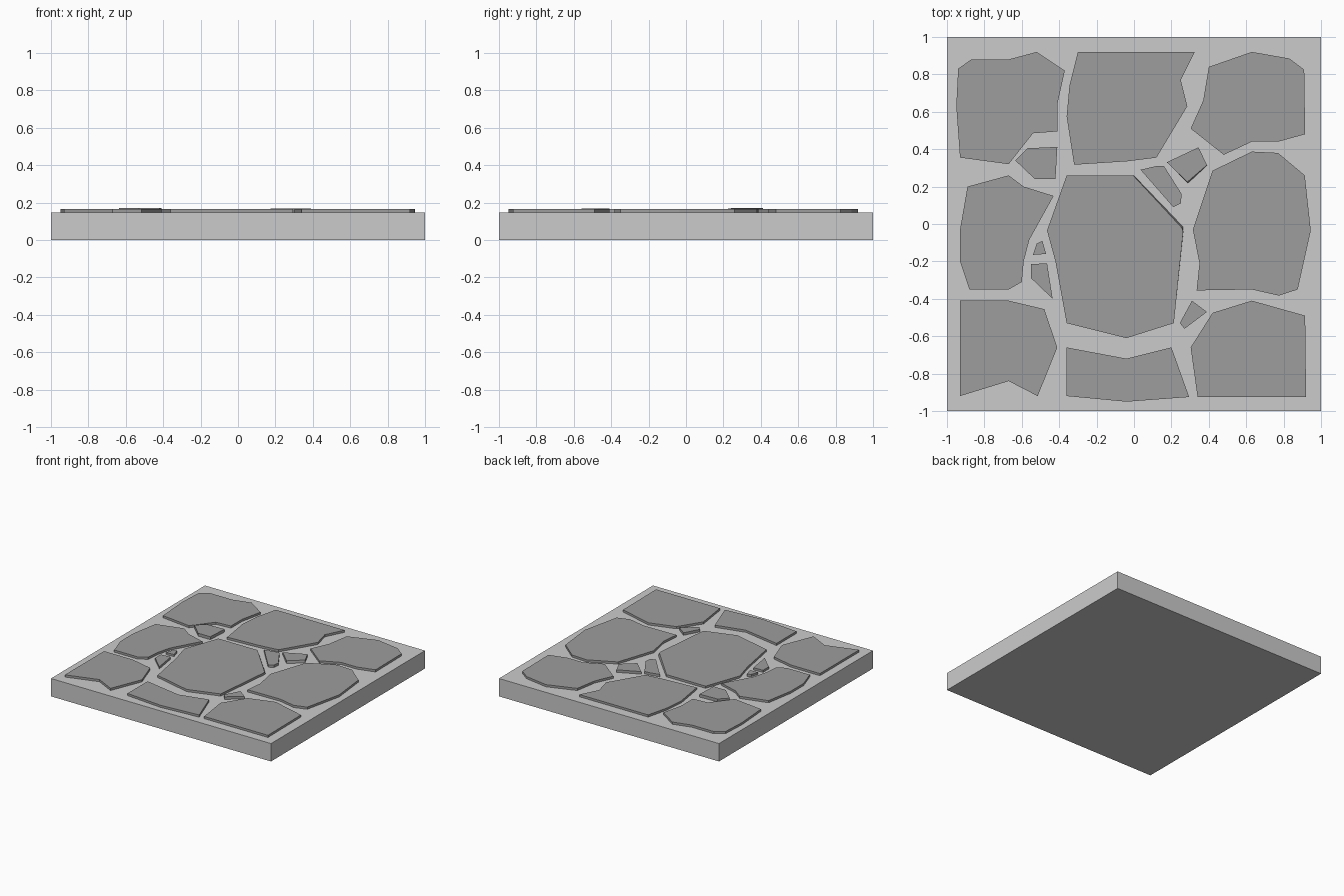
import bpy, bmesh

if "Cube" in bpy.data.objects:
    bpy.data.objects.remove(bpy.data.objects["Cube"])

SLAB_TOP = 0.147
STONE_TOP = 0.165

# Dark grey stone material
stone_mat = bpy.data.materials.new("dark_stone")
stone_mat.diffuse_color = (0.34, 0.34, 0.34, 1)
stone_mat.use_nodes = True
stone_mat.node_tree.nodes["Principled BSDF"].inputs["Base Color"].default_value = stone_mat.diffuse_color


def stone(name, outline, top=STONE_TOP, lean=None):
    """Flat stone from an outline; lean = {corner index: (dx, dy)} slopes its side outward at the base."""
    lean = lean or {}
    bm = bmesh.new()
    upper, lower = [], []
    for i, (x, y) in enumerate(outline):
        dx, dy = lean.get(i, (0, 0))
        upper.append(bm.verts.new((x, y, top)))
        lower.append(bm.verts.new((x + dx, y + dy, SLAB_TOP - 0.005)))
    bm.faces.new(upper)
    bm.faces.new(lower[::-1])
    n = len(outline)
    for i in range(n):
        j = (i + 1) % n
        bm.faces.new((upper[i], lower[i], lower[j], upper[j]))
    bmesh.ops.recalc_face_normals(bm, faces=bm.faces)
    mesh = bpy.data.meshes.new(name)
    bm.to_mesh(mesh)
    bm.free()
    mesh.materials.append(stone_mat)
    obj = bpy.data.objects.new(name, mesh)
    bpy.context.collection.objects.link(obj)
    return obj


# Square base slab
bpy.ops.mesh.primitive_cube_add(size=1, location=(0, 0, SLAB_TOP / 2))
slab = bpy.context.object
slab.name = "base_slab"
slab.scale = (2, 2, SLAB_TOP)

# Back row of paving stones
stone("stone_back_left", [(-.94, .83), (-.87, .88), (-.67, .88), (-.52, .92), (-.37, .82), (-.41, .64),
                          (-.41, .495), (-.54, .485), (-.67, .32), (-.93, .355), (-.95, .63)])
stone("stone_back_middle", [(-.30, .92), (.325, .92), (.25, .77), (.285, .63), (.12, .355), (-.04, .335),
                            (-.32, .317), (-.36, .575), (-.345, .74)])
stone("stone_back_right", [(.40, .84), (.63, .92), (.83, .885), (.91, .825), (.915, .48), (.77, .44),
                           (.63, .44), (.48, .37), (.303, .51), (.37, .66)])

# Middle row
stone("stone_left", [(-.89, .20), (-.67, .26), (-.59, .20), (-.43, .15), (-.56, -.085), (-.59, -.20),
                     (-.60, -.31), (-.67, -.35), (-.88, -.35), (-.93, -.20), (-.93, -.03)])
stone("stone_centre", [(-.36, .26), (-.005, .26), (.255, -.02), (.263, -.04), (.213, -.53), (-.04, -.61),
                       (-.36, -.53), (-.42, -.20), (-.465, -.035)],
      lean={1: (.004, 0), 2: (.008, .006), 3: (.001, 0)})
stone("stone_right", [(.42, .285), (.63, .387), (.77, .38), (.913, .26), (.945, -.035), (.875, -.35),
                      (.775, -.383), (.63, -.35), (.335, -.355), (.35, -.21), (.315, -.03)])

# Front row
stone("stone_front_left", [(-.93, -.41), (-.67, -.41), (-.48, -.455), (-.41, -.66), (-.515, -.92),
                           (-.67, -.84), (-.93, -.92)])
stone("stone_front_middle", [(-.36, -.66), (-.04, -.72), (.20, -.66), (.295, -.925), (-.04, -.95), (-.36, -.92)])
stone("stone_front_right", [(.42, -.475), (.63, -.41), (.915, -.49), (.92, -.925), (.34, -.925), (.303, -.66)])

# Small chips filling the joints
stone("chip_back_left", [(-.635, .34), (-.57, .405), (-.41, .412), (-.42, .24), (-.53, .24)], 0.171)
stone("chip_back_middle", [(.035, .29), (.12, .31), (.16, .31), (.255, .16), (.25, .11), (.21, .09)], 0.167)
stone("chip_back_right", [(.175, .33), (.345, .41), (.39, .315), (.285, .225)], 0.168,
      lean={2: (.001, -.002), 3: (.003, -.008)})
stone("chip_left_upper", [(-.54, -.165), (-.52, -.105), (-.49, -.09), (-.47, -.16)])
stone("chip_left_lower", [(-.55, -.215), (-.465, -.21), (-.435, -.40), (-.55, -.29)])
stone("chip_front_right", [(.31, -.41), (.39, -.47), (.27, -.56), (.245, -.53)], 0.168)
